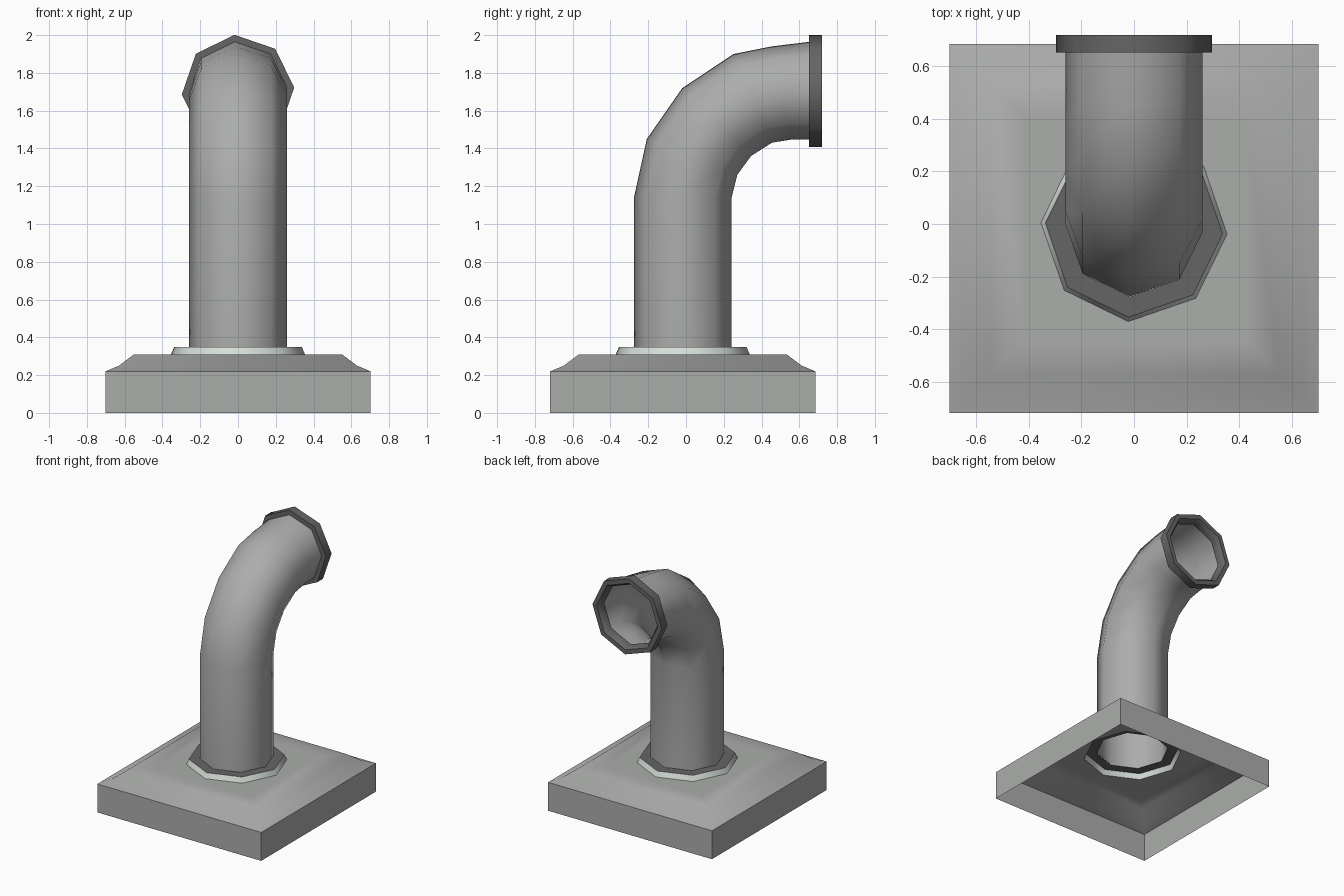
import bpy, bmesh
from math import cos, sin, radians
from mathutils import Vector

if "Cube" in bpy.data.objects:
    bpy.data.objects.remove(bpy.data.objects["Cube"])

CY = -0.017                      # centre line of base and upright pipe
ANG = [radians(45 * i - 3.5) for i in range(8)]


def material(name, rgb):
    m = bpy.data.materials.new(name)
    m.diffuse_color = (*rgb, 1)
    m.use_nodes = True
    m.node_tree.nodes["Principled BSDF"].inputs["Base Color"].default_value = m.diffuse_color
    return m


GREY = material("mid grey", (0.41, 0.42, 0.41))
DARK = material("dark grey", (0.13, 0.13, 0.13))
PALE = material("pale grey", (0.68, 0.74, 0.69))


def ring(bm, centre, r, outward):
    """Octagon spanned by the x axis and the 'outward' vector (its length is the radius)."""
    c, u = Vector(centre), Vector(outward)
    return [bm.verts.new(c + Vector((r * cos(a), 0, 0)) - u * sin(a)) for a in ANG]


def square(bm, h, z):
    return [bm.verts.new((sx * h, CY + sy * h, z))
            for sx, sy in ((1, -1), (1, 1), (-1, 1), (-1, -1))]


def skin(bm, loops, closed=False, slots=None):
    pairs = list(zip(loops, loops[1:]))
    if closed:
        pairs.append((loops[-1], loops[0]))
    for k, (a, b) in enumerate(pairs):
        n = len(a)
        for i in range(n):
            f = bm.faces.new((a[i], a[(i + 1) % n], b[(i + 1) % n], b[i]))
            f.material_index = slots[k] if slots else 0


def finish(bm, name, angle, mats, recalc=False):
    if recalc:
        bmesh.ops.recalc_face_normals(bm, faces=bm.faces[:])
    me = bpy.data.meshes.new(name)
    bm.to_mesh(me)
    bm.free()
    for m in mats:
        me.materials.append(m)
    ob = bpy.data.objects.new(name, me)
    bpy.context.collection.objects.link(ob)
    bpy.ops.object.select_all(action='DESELECT')
    ob.select_set(True)
    bpy.context.view_layer.objects.active = ob
    bpy.ops.object.shade_smooth_by_angle(angle=radians(angle))
    return ob


# Hollow square base, open underneath, with an octagonal hole in its top
bm = bmesh.new()
loops = [square(bm, h, z) for h, z in
         ((0.702, 0), (0.702, 0.22), (0.63, 0.25), (0.55, 0.31), (0.42, 0.31))]
skin(bm, loops)
hole = ring(bm, (0, CY, 0.31), 0.353, (0, -0.353, 0))
edges = []
for loop in (loops[-1], hole):
    for i, v in enumerate(loop):
        w = loop[(i + 1) % len(loop)]
        edges.append(bm.edges.get((v, w)) or bm.edges.new((v, w)))
bmesh.ops.triangle_fill(bm, use_beauty=True, use_dissolve=False, edges=edges, normal=(0, 0, 1))
bm.normal_update()
for f in bm.faces:
    if all(abs(v.co.z - 0.31) < 1e-5 for v in f.verts) and f.normal.z < 0:
        f.normal_flip()
finish(bm, "base", 50, [GREY])

# Collar around the foot of the pipe: pale sloped side and dark flat top
bm = bmesh.new()
skin(bm, [ring(bm, (0, CY, z), r, (0, -r, 0))
          for r, z in ((0.355, 0.31), (0.338, 0.35), (0.26, 0.35))], slots=[0, 1])
finish(bm, "collar", 50, [PALE, DARK])

# Bent pipe: each section runs from an outer to an inner (y, z) point
bm = bmesh.new()
sections = [((-0.276, 0.35), (0.242, 0.35)), ((-0.276, 1.14), (0.242, 1.14)),
            ((-0.208, 1.45), (0.272, 1.26)), ((-0.02, 1.72), (0.345, 1.36)),
            ((0.25, 1.90), (0.455, 1.43)), ((0.45, 1.94), (0.56, 1.447)),
            ((0.655, 1.965), (0.655, 1.447))]
loops = []
for o, i in sections:
    o, i = Vector((0, *o)), Vector((0, *i))
    loops.append(ring(bm, (o + i) / 2, 0.261, (o - i) / 2))
skin(bm, loops)
finish(bm, "pipe", 60, [GREY])

# Dark rim at the mouth of the pipe, its hole narrowing slightly inward
bm = bmesh.new()
skin(bm, [ring(bm, (0, y, 1.704), r, (0, 0, r))
          for r, y in ((0.245, 0.652), (0.298, 0.652), (0.298, 0.72), (0.262, 0.72),
                       (0.245, 0.70))], closed=True)
finish(bm, "rim", 50, [DARK], recalc=True)
